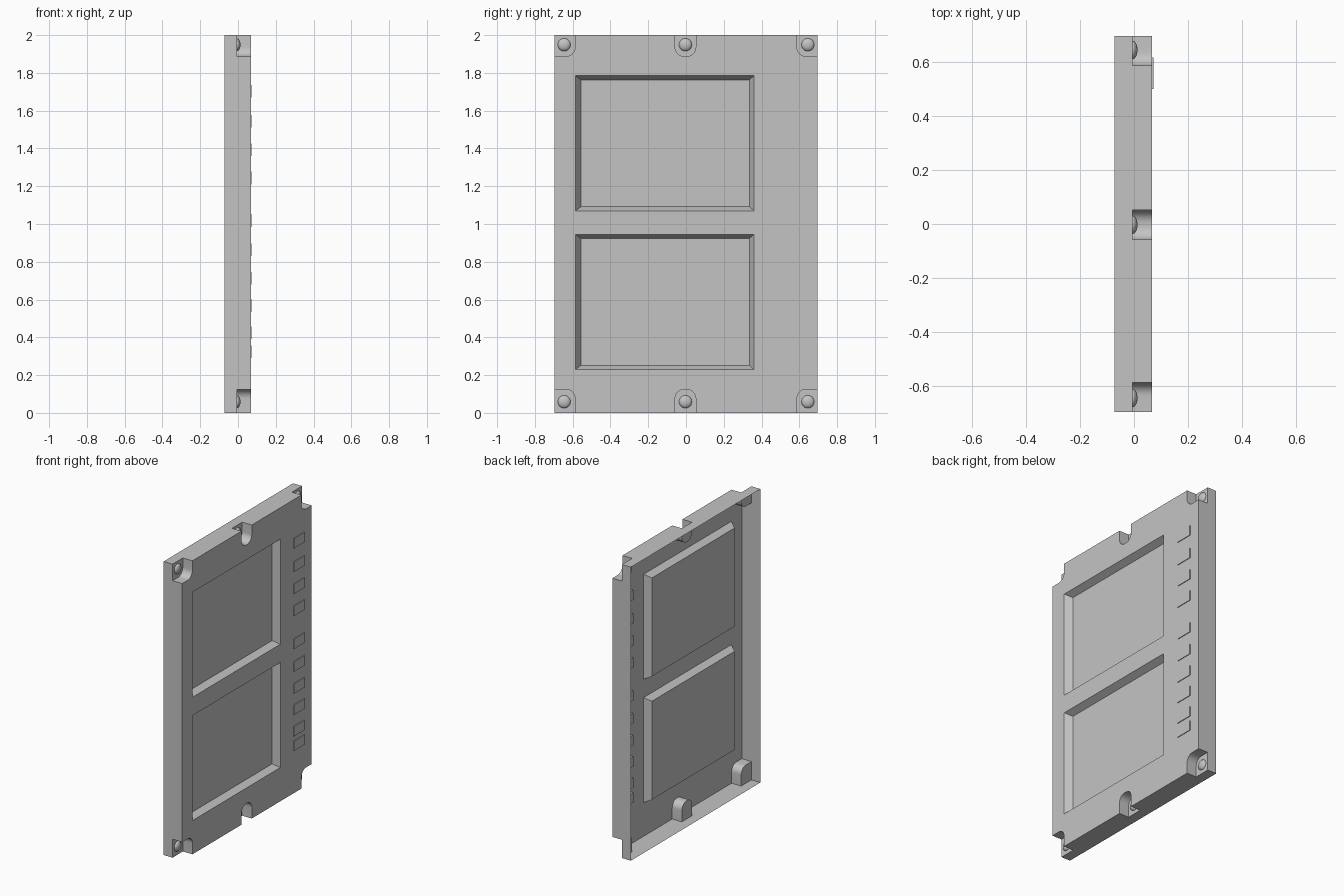
import bpy, bmesh, math
from mathutils import Matrix

cube = bpy.data.objects.get("Cube")
if cube:
    bpy.data.objects.remove(cube, do_unlink=True)

BACK, FRONT, HALF_W, TOP = -0.0725, 0.0675, 0.697, 2.0

grey = bpy.data.materials.new("plain_grey")
grey.use_nodes = True
COLOR = (0.55, 0.55, 0.55, 1)
grey.diffuse_color = COLOR
grey.node_tree.nodes["Principled BSDF"].inputs["Base Color"].default_value = COLOR


def add_object(name, bm):
    bmesh.ops.recalc_face_normals(bm, faces=bm.faces[:])
    mesh = bpy.data.meshes.new(name)
    bm.to_mesh(mesh)
    bm.free()
    mesh.materials.append(grey)
    obj = bpy.data.objects.new(name, mesh)
    bpy.context.collection.objects.link(obj)
    return obj


def loft(bm, sections):
    """Closed solid through (x, outline) sections."""
    rings = [[bm.verts.new((x, y, z)) for y, z in pts] for x, pts in sections]
    for a, b in zip(rings, rings[1:]):
        for i in range(len(a)):
            j = (i + 1) % len(a)
            bm.faces.new((a[i], a[j], b[j], b[i]))
    bm.faces.new(rings[0])
    bm.faces.new(rings[-1])


def rect(y0, y1, z0, z1):
    return [(y0, z0), (y1, z0), (y1, z1), (y0, z1)]


def rounded_rect(y0, y1, z0, z1, r, steps=8):
    pts = []
    corners = [(y1 - r, z1 - r), (y0 + r, z1 - r), (y0 + r, z0 + r), (y1 - r, z0 + r)]
    for k, (cy, cz) in enumerate(corners):
        for i in range(steps + 1):
            a = math.pi / 2 * (k + i / steps)
            pts.append((cy + r * math.cos(a), cz + r * math.sin(a)))
    return pts


def smooth(obj):
    bpy.ops.object.select_all(action="DESELECT")
    obj.select_set(True)
    bpy.context.view_layer.objects.active = obj
    bpy.ops.object.shade_smooth_by_angle(angle=math.radians(30))


# Cover body: a block, cut below and then opened at the back
bm = bmesh.new()
body_outline = rect(-HALF_W, HALF_W, 0, TOP)
loft(bm, [(BACK, body_outline), (FRONT, body_outline)])
cover = add_object("cover_shell", bm)

# Two shallow trays with sloping sides, and six screw notches
bm = bmesh.new()
DEPTH = 0.045
for z0 in (0.23, 1.07):
    z1 = z0 + 0.715
    floor = rect(-0.555, 0.335, z0 + 0.022, z1 - 0.022)
    mouth = rect(-0.585, 0.36, z0, z1)
    # the slope continues past the front surface
    extra = [(2 * m[0] - f[0], 2 * m[1] - f[1]) for m, f in zip(mouth, floor)]
    loft(bm, [(FRONT - DEPTH, floor), (FRONT + DEPTH, extra)])

SEAT = -0.005
for y0, y1 in ((-0.9, -0.587), (-0.058, 0.052), (0.587, 0.9)):
    for z0, z1 in ((-0.2, 0.125), (1.887, 2.2)):
        outline = rounded_rect(y0, y1, z0, z1, 0.05)
        loft(bm, [(SEAT, outline), (FRONT + 0.1, outline)])
cutter = add_object("recess_cutter", bm)
cutter.hide_render = True
cutter.hide_viewport = True

cut = cover.modifiers.new("recesses", "BOOLEAN")
cut.operation = "DIFFERENCE"
cut.solver = "EXACT"
cut.object = cutter
graph = bpy.context.evaluated_depsgraph_get()
cut_mesh = bpy.data.meshes.new_from_object(cover.evaluated_get(graph))
cover.modifiers.clear()
cover.data = cut_mesh
bpy.data.objects.remove(cutter, do_unlink=True)

# Remove the back cap to leave an open shell
bm = bmesh.new()
bm.from_mesh(cut_mesh)
caps = [f for f in bm.faces if all(v.co.x < BACK + 0.001 for v in f.verts)]
bmesh.ops.delete(bm, geom=caps, context="FACES")
bm.to_mesh(cut_mesh)
bm.free()
smooth(cover)

# Domed screw heads in the notches
bm = bmesh.new()
for y in (-0.645, -0.003, 0.645):
    for z in (0.059, 1.949):
        place = Matrix.Translation((SEAT, y, z)) @ Matrix.Diagonal((0.018, 0.034, 0.034, 1))
        bmesh.ops.create_uvsphere(bm, u_segments=24, v_segments=12, radius=1,
                                  matrix=place @ Matrix.Rotation(math.pi / 2, 4, "Y"))
hidden = [v for v in bm.verts if v.co.x < SEAT - 0.001]
bmesh.ops.delete(bm, geom=hidden, context="VERTS")
screws = add_object("screw_heads", bm)
smooth(screws)

# Column of small raised label plates
bm = bmesh.new()
for z in (0.29, 0.39, 0.535, 0.68, 0.83, 0.985, 1.21, 1.36, 1.51, 1.67):
    outline = rect(0.5, 0.617, z, z + 0.067)
    loft(bm, [(FRONT - 0.02, outline), (FRONT + 0.005, outline)])
add_object("label_plates", bm)
